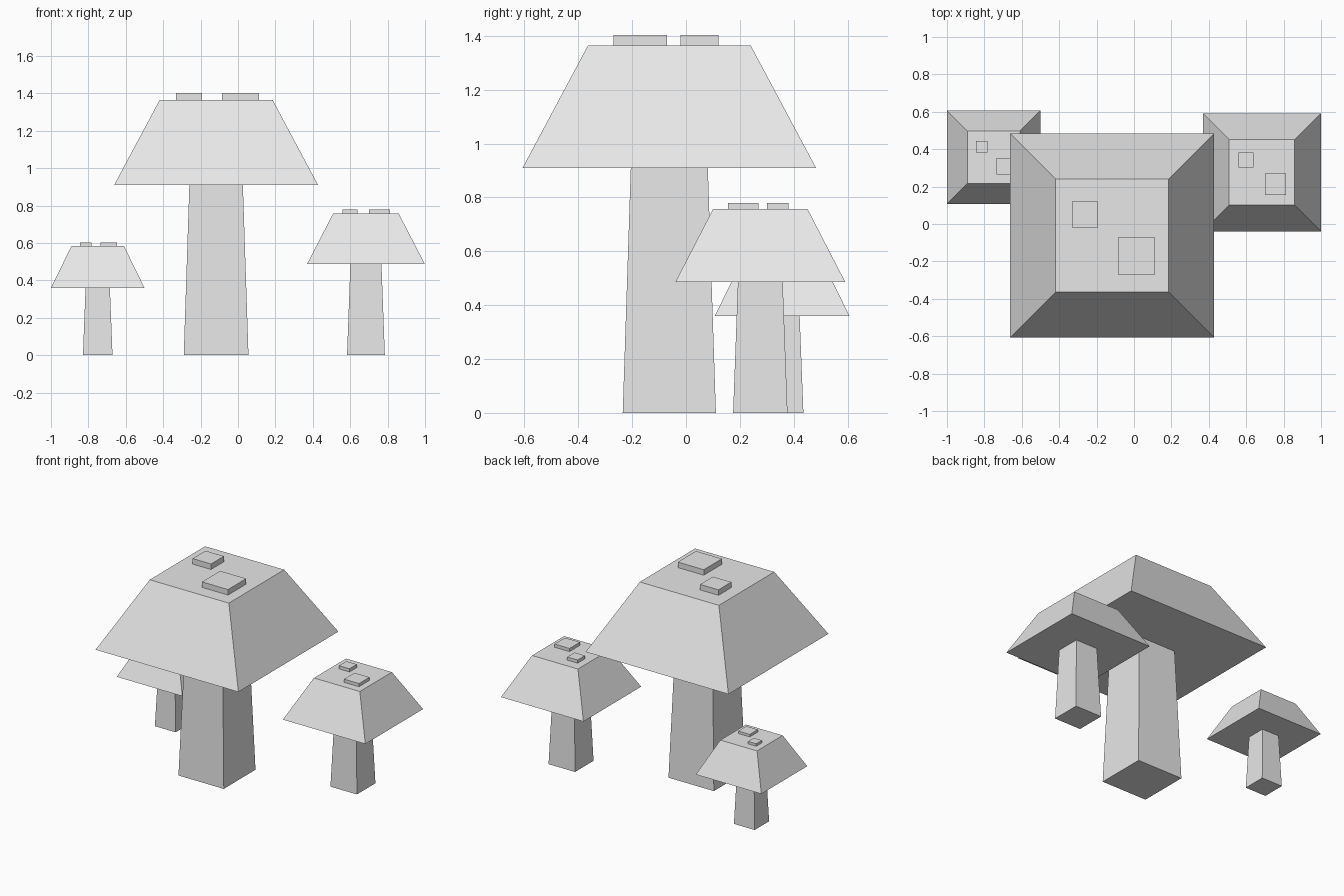
import bpy

if "Cube" in bpy.data.objects:
    bpy.data.objects.remove(bpy.data.objects["Cube"])

grey = bpy.data.materials.new("stone grey")
grey.diffuse_color = (0.8, 0.8, 0.8, 1)
grey.use_nodes = True
grey.node_tree.nodes["Principled BSDF"].inputs["Base Color"].default_value = grey.diffuse_color


def frustum(name, x, y, z0, z1, half0, half1):
    """Square block centred on x, y that tapers from half0 to half1."""
    corners = [(-1, -1), (1, -1), (1, 1), (-1, 1)]
    verts = [(x + sx * h, y + sy * h, z)
             for z, h in ((z0, half0), (z1, half1)) for sx, sy in corners]
    sides = [(i, (i + 1) % 4, (i + 1) % 4 + 4, i + 4) for i in range(4)]
    mesh = bpy.data.meshes.new(name)
    mesh.from_pydata(verts, [], [(3, 2, 1, 0), (4, 5, 6, 7)] + sides)
    mesh.materials.append(grey)
    obj = bpy.data.objects.new(name, mesh)
    bpy.context.collection.objects.link(obj)


def mushroom(size, x, y, stem, cap, heights, small, large):
    rim, crown, spot_top = heights
    # Tapered stem and sloping cap
    frustum(size + "_stem", x, y, 0, rim, *stem)
    frustum(size + "_cap", x, y, rim, crown, *cap)
    # Two raised square spots on the crown: x offset, y offset, half width
    for label, (dx, dy, h) in (("small", small), ("large", large)):
        frustum(f"{size}_{label}_spot", x + dx, y + dy, crown, spot_top, h, h)


mushroom("large", -0.117, -0.062, (0.173, 0.143), (0.545, 0.302),
         (0.91, 1.365, 1.403), (-0.145, 0.112, 0.07), (0.13, -0.108, 0.099))
mushroom("medium", 0.684, 0.276, (0.101, 0.083), (0.315, 0.175),
         (0.487, 0.758, 0.78), (-0.084, 0.065, 0.04), (0.073, -0.063, 0.057))
mushroom("little", -0.75, 0.357, (0.079, 0.065), (0.25, 0.14),
         (0.36, 0.585, 0.602), (-0.065, 0.055, 0.031), (0.06, -0.048, 0.044))
